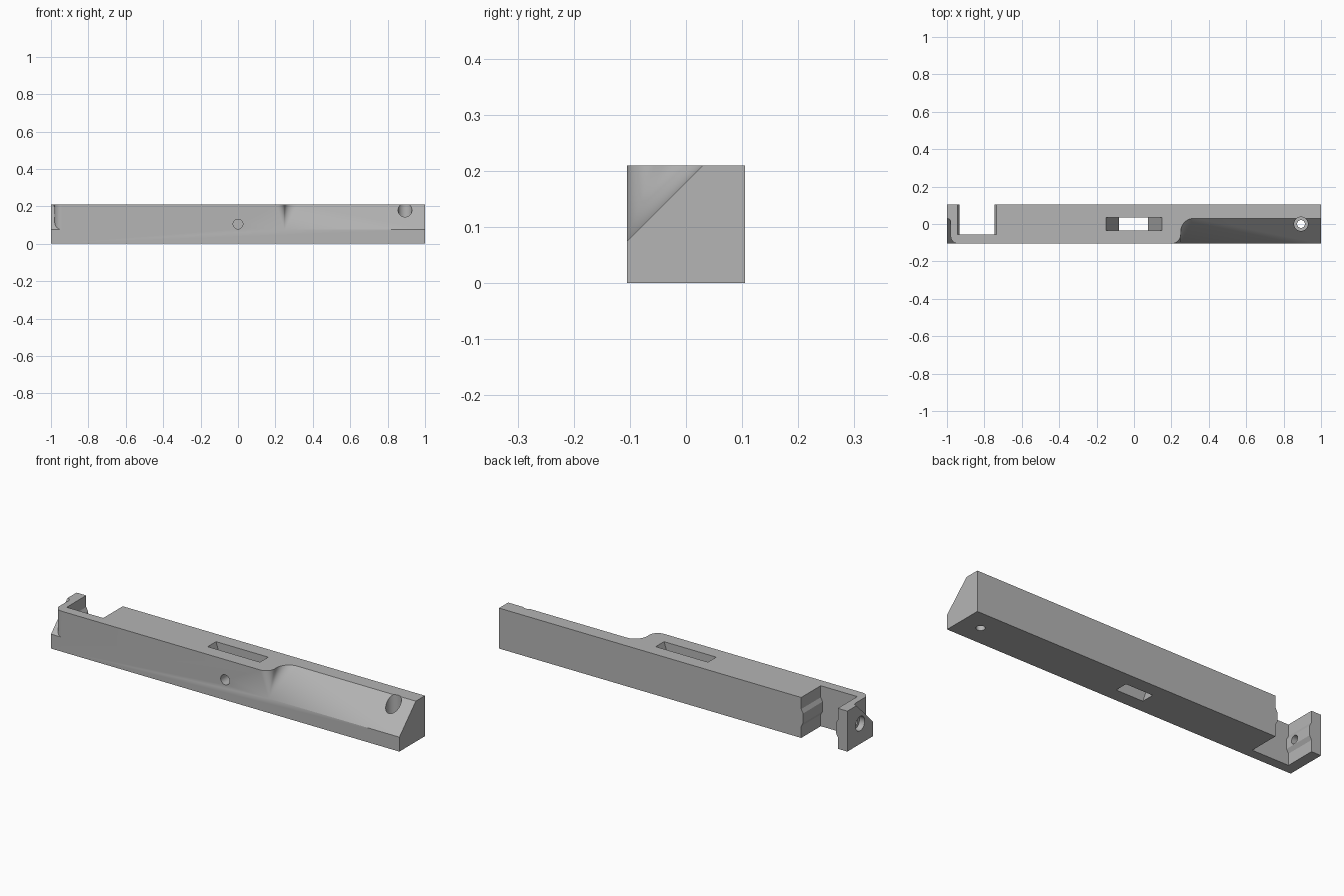
import bpy
import bmesh
from math import sin, cos, radians
from mathutils import Vector, Matrix

if "Cube" in bpy.data.objects:
    bpy.data.objects.remove(bpy.data.objects["Cube"])

HALF, HEIGHT = 0.105, 0.21     # half depth and height of the bar
LOW = 0.075                    # height where the slopes meet the front
RISE = LOW + HALF              # slope plane: z = y + RISE

grey = bpy.data.materials.new("plain grey")
grey.use_nodes = True
grey.diffuse_color = (0.46, 0.46, 0.46, 1)
grey.node_tree.nodes["Principled BSDF"].inputs["Base Color"].default_value = grey.diffuse_color


def make(name, bm):
    bmesh.ops.recalc_face_normals(bm, faces=bm.faces)
    mesh = bpy.data.meshes.new(name)
    bm.to_mesh(mesh)
    bm.free()
    mesh.materials.append(grey)
    obj = bpy.data.objects.new(name, mesh)
    bpy.context.collection.objects.link(obj)
    return obj


def loft(name, lower, upper):
    """Closed solid between two matching loops."""
    bm = bmesh.new()
    a = [bm.verts.new(p) for p in lower]
    b = [bm.verts.new(p) for p in upper]
    bm.faces.new(a)
    bm.faces.new(b)
    for i in range(len(a)):
        j = (i + 1) % len(a)
        bm.faces.new((a[i], a[j], b[j], b[i]))
    return make(name, bm)


def side_prism(name, profile, y0, y1):
    return loft(name, [(x, y0, z) for x, z in profile], [(x, y1, z) for x, z in profile])


def arc(cx, cy, r, start, end, steps=12):
    angles = [radians(start + (end - start) * i / steps) for i in range(steps + 1)]
    return [(cx + r * cos(t), cy + r * sin(t)) for t in angles]


def drill(name, start, end, radius):
    start, end = Vector(start), Vector(end)
    axis = end - start
    turn = axis.to_track_quat("Z", "Y").to_matrix().to_4x4()
    bm = bmesh.new()
    bmesh.ops.create_cone(bm, cap_ends=True, segments=40, radius1=radius, radius2=radius,
                          depth=axis.length, matrix=Matrix.Translation((start + end) / 2) @ turn)
    return make(name, bm)


# Main bar
rect = [(-1, -HALF), (1, -HALF), (1, HALF), (-1, HALF)]
bar = loft("bar", [(x, y, 0) for x, y in rect], [(x, y, HEIGHT) for x, y in rect])
cutters = []

# Long front slope, blending into the bar with a conical sweep
curve = arc(0.2, -0.055, 0.05, -90, 0) + arc(0.32, -0.04, 0.07, 180, 90)
outline = curve + [(1.1, 0.03), (1.1, -0.15), (0.2, -0.15)]
tip = Vector((0.25, -HALF, LOW))
bm = bmesh.new()
apex = bm.verts.new(tip)
top = [bm.verts.new(tip + (Vector((x, y, HEIGHT)) - tip) * 1.1) for x, y in outline]
far = bm.verts.new((top[-2].co.x, -HALF, LOW))
bm.faces.new(top)
for p, q in zip(top[:-4], top[1:-3]):
    bm.faces.new((apex, p, q))
bm.faces.new((apex, top[-4], top[-3], far))
bm.faces.new((far, top[-3], top[-2]))
bm.faces.new((apex, far, top[-2], top[-1]))
bm.faces.new((apex, top[-1], top[0]))
cutters.append(make("slope_cutter", bm))

# Short slope at the end tab, with a rounded upright corner
outline = (arc(-0.94, -0.065, 0.04, 270, 180) + arc(-1.0, 0.01, 0.02, 0, 90)
           + [(-1.1, 0.03), (-1.1, -0.15), (-0.94, -0.15)])
cutters.append(loft("tab_slope_cutter", [(x, y, y + RISE) for x, y in outline],
                    [(x, y, 0.3) for x, y in outline]))

# Open notch whose two sides carry a ridge
ridge = [(0, -0.1), (0, 0.06), (0.011, 0.08), (0.011, 0.13), (0, 0.15), (0, 0.3)]
notch = [(-0.945 + d, z) for d, z in ridge] + [(-0.735 - d, z) for d, z in reversed(ridge)]
cutters.append(side_prism("notch_cutter", notch, -0.055, 0.2))

# Central slot, ramped at both ends
slot = [(-0.08, -0.1), (0.075, -0.1), (0.075, 0), (0.15, HEIGHT),
        (0.15, 0.3), (-0.15, 0.3), (-0.15, HEIGHT), (-0.08, 0)]
cutters.append(side_prism("slot_cutter", slot, -0.034, 0.034))

# Pin hole and the two stepped screw holes
cutters += [
    drill("pin_cutter", (0, -0.2, 0.105), (0, 0.07, 0.105), 0.026),
    drill("screw_head_cutter", (0.893, 0, 0.06), (0.893, 0, 0.3), 0.037),
    drill("screw_cutter", (0.893, 0, -0.1), (0.893, 0, 0.1), 0.021),
    drill("tab_head_cutter", (-1.1, 0, 0.105), (-0.97, 0, 0.105), 0.037),
    drill("tab_screw_cutter", (-1.05, 0, 0.105), (-0.85, 0, 0.105), 0.021),
]

bpy.ops.object.select_all(action="DESELECT")
bpy.context.view_layer.objects.active = bar
bar.select_set(True)
for cutter in cutters:
    cutter.hide_render = True
    mod = bar.modifiers.new(cutter.name, "BOOLEAN")
    mod.operation, mod.solver, mod.object = "DIFFERENCE", "EXACT", cutter
    bpy.ops.object.modifier_apply(modifier=mod.name)
    bpy.data.objects.remove(cutter)
bpy.ops.object.shade_smooth_by_angle(angle=radians(25))
